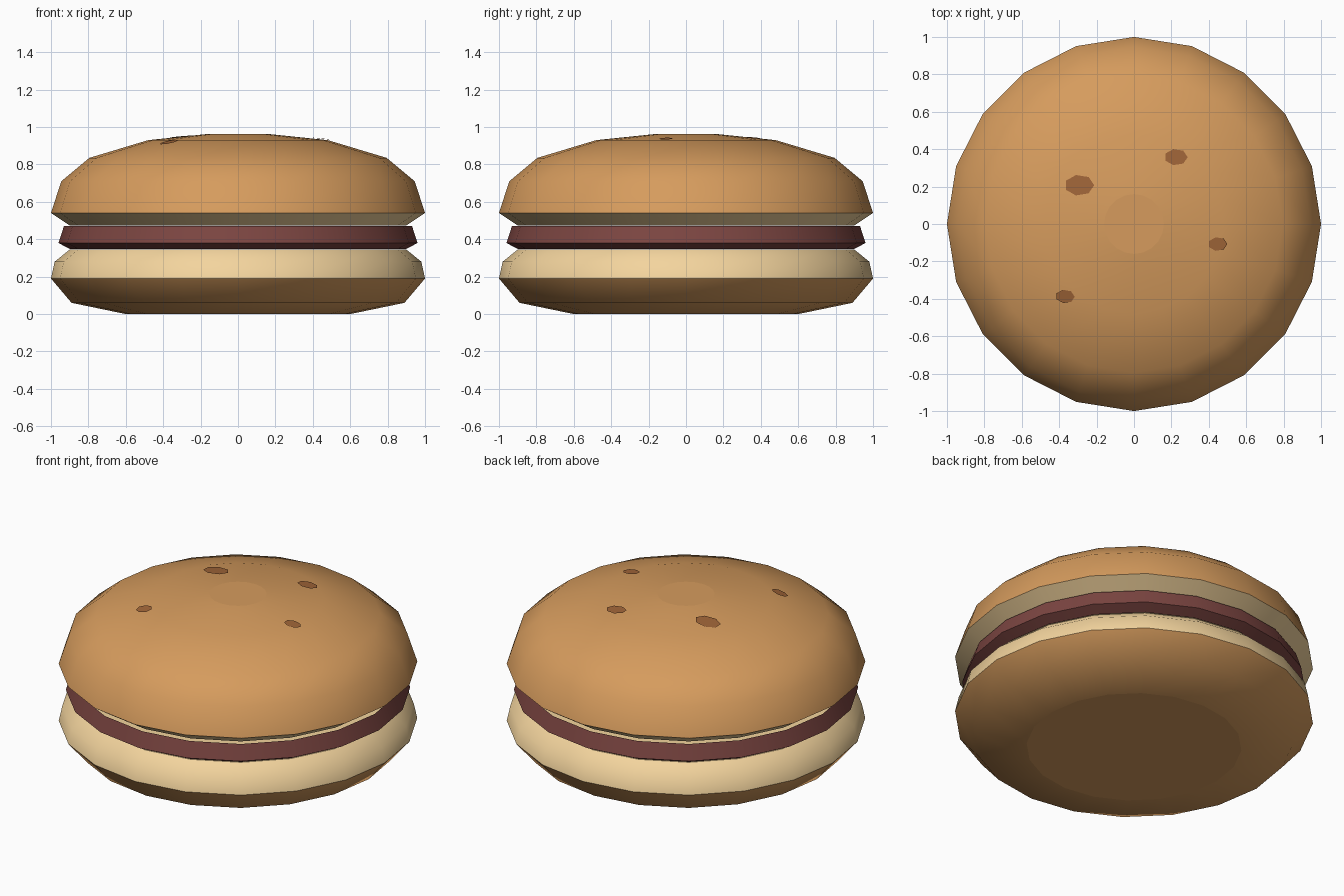
import bpy
from math import cos, sin, pi, radians, hypot, atan2
from mathutils import Matrix, Vector

if "Cube" in bpy.data.objects:
    bpy.data.objects.remove(bpy.data.objects["Cube"])

SIDES = 20


def material(name, rgb):
    m = bpy.data.materials.new(name)
    m.diffuse_color = (*rgb, 1)
    m.use_nodes = True
    m.node_tree.nodes["Principled BSDF"].inputs["Base Color"].default_value = m.diffuse_color
    return m


CRUST = material("crust", (0.67, 0.33, 0.11))
CREAM = material("cream_crumb", (0.90, 0.66, 0.34))
FILLING = material("filling", (0.20, 0.06, 0.053))
FLECK = material("fleck", (0.35, 0.13, 0.04))


def add_object(name, verts, faces, mat):
    me = bpy.data.meshes.new(name)
    me.from_pydata(verts, [], faces)
    me.materials.append(mat)
    ob = bpy.data.objects.new(name, me)
    bpy.context.collection.objects.link(ob)
    bpy.context.view_layer.objects.active = ob
    bpy.ops.object.select_all(action='DESELECT')
    ob.select_set(True)
    bpy.ops.object.shade_smooth_by_angle(angle=radians(42))
    return ob


def lathe(name, profile, mat, cap_bottom=False, cap_top=False):
    """Spin an (r, z) profile, listed bottom to top, around z."""
    n = SIDES
    verts = [(r * cos(2 * pi * i / n), r * sin(2 * pi * i / n), z)
             for r, z in profile for i in range(n)]
    faces = [(k * n + i, k * n + (i + 1) % n, (k + 1) * n + (i + 1) % n, (k + 1) * n + i)
             for k in range(len(profile) - 1) for i in range(n)]
    ob = add_object(name, verts, faces, mat)
    # caps keep their own vertices so the flats stay crisp
    for flag, k in ((cap_bottom, 0), (cap_top, len(profile) - 1)):
        if flag:
            ring = verts[k * n:(k + 1) * n]
            order = list(range(n)) if k else list(range(n))[::-1]
            add_object(name + ("_top" if k else "_base"), ring, [order], mat)
    return ob


# lower bun: crust and pale upper half
lathe("lower_bun_crust", [(0.60, 0), (0.89, 0.06), (1.0, 0.19)], CRUST, cap_bottom=True)
lathe("lower_bun_crumb", [(1.0, 0.19), (0.98, 0.28), (0.90, 0.345)], CREAM, cap_top=True)

# filling layer
lathe("filling_layer", [(0.90, 0.348), (0.96, 0.38), (0.93, 0.472)], FILLING)

# upper bun: pale underside and domed crust
DOME = [(1.0, 0.54), (0.945, 0.71), (0.795, 0.835), (0.48, 0.93), (0.16, 0.963)]
lathe("upper_bun_crumb", [(0.90, 0.474), (1.0, 0.54)], CREAM, cap_bottom=True)
lathe("upper_bun_crust", DOME, CRUST, cap_top=True)


def dome_at(r):
    """Height and outward slope of the dome at radius r."""
    for (r0, z0), (r1, z1) in zip(DOME, DOME[1:]):
        if r1 <= r <= r0:
            s = (z1 - z0) / (r1 - r0)
            return z0 + (r - r0) * s, s
    return DOME[-1][1], 0


# flecks lying on the dome
for i, (x, y, a, b) in enumerate([(-0.292, 0.207, 0.08, 0.056), (0.224, 0.357, 0.063, 0.044),
                                  (0.447, -0.107, 0.052, 0.037), (-0.367, -0.386, 0.052, 0.037)]):
    z, s = dome_at(hypot(x, y))
    az = atan2(y, x)
    normal = Vector((-s * cos(az), -s * sin(az), 1)).normalized()
    tilt = Vector((0, 0, 1)).rotation_difference(normal).to_matrix().to_4x4()
    place = Matrix.Translation(Vector((x, y, z)) + normal * 0.006) @ tilt
    ring = [place @ Vector((a * cos(2 * pi * k / 7), b * sin(2 * pi * k / 7), 0)) for k in range(7)]
    add_object(f"fleck_{i + 1}", ring, [tuple(range(7))], FLECK)
